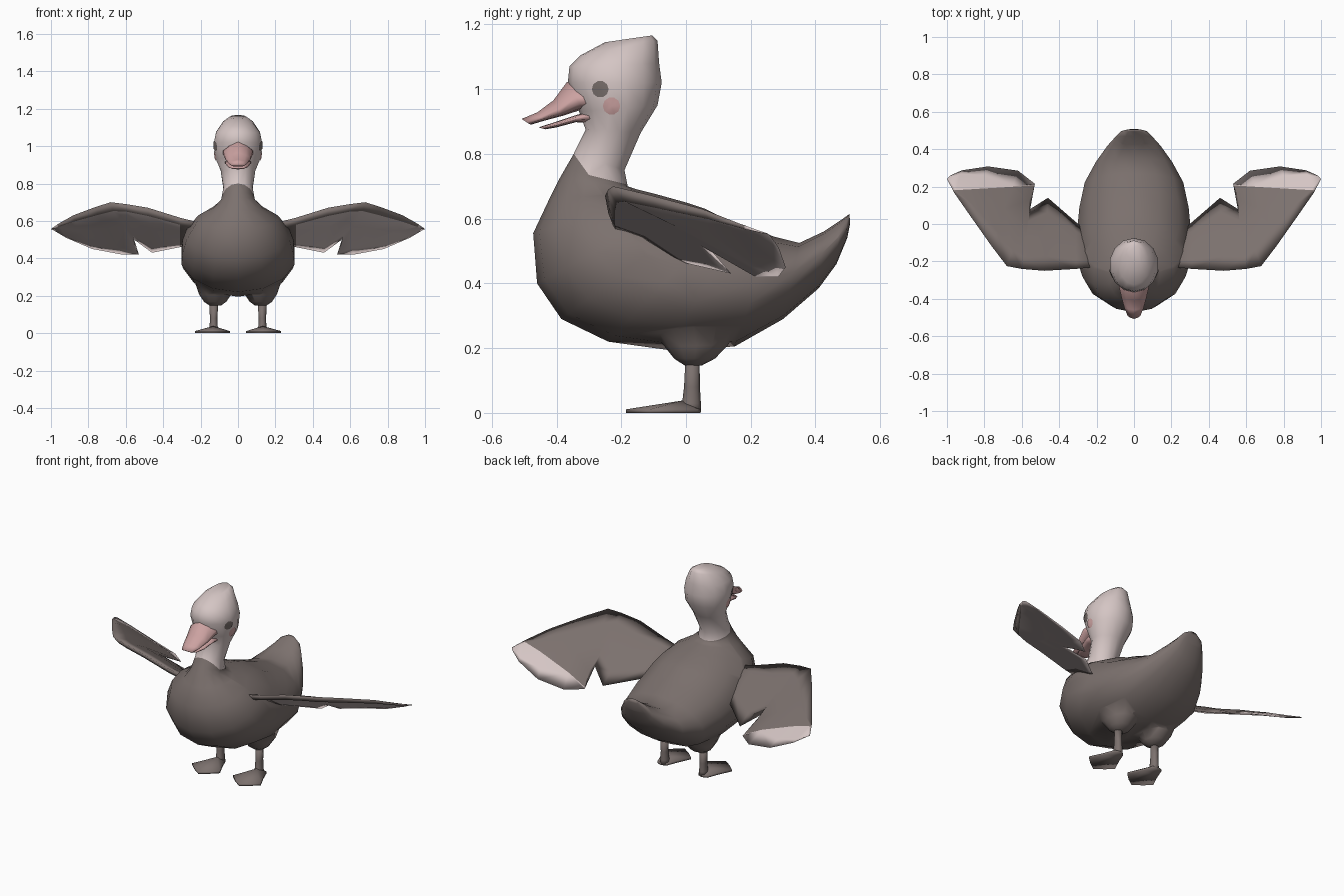
import bpy, bmesh, math
from mathutils import Vector
from mathutils.bvhtree import BVHTree

if "Cube" in bpy.data.objects:
    bpy.data.objects.remove(bpy.data.objects["Cube"], do_unlink=True)


def material(name, r, g, b):
    m = bpy.data.materials.new(name)
    m.use_nodes = True
    m.diffuse_color = (r, g, b, 1)
    bsdf = next(n for n in m.node_tree.nodes if n.type == 'BSDF_PRINCIPLED')
    bsdf.inputs["Base Color"].default_value = (r, g, b, 1)
    bsdf.inputs["Roughness"].default_value = 0.9
    return m


BROWN = material("brown feathers", 0.20, 0.165, 0.155)
PALE = material("pale feathers", 0.66, 0.56, 0.55)
PINK = material("pink beak", 0.60, 0.36, 0.355)


def finish(name, bm, mats, mirror=False):
    bmesh.ops.recalc_face_normals(bm, faces=bm.faces)
    me = bpy.data.meshes.new(name)
    bm.to_mesh(me)
    bm.free()
    for m in mats:
        me.materials.append(m)
    me.shade_smooth()
    ob = bpy.data.objects.new(name, me)
    bpy.context.collection.objects.link(ob)
    if mirror:
        ob.modifiers.new("mirror", 'MIRROR').use_mirror_merge = False
    return ob


def skin(sections):
    """Skin a list of closed point loops and cap both ends."""
    bm = bmesh.new()
    loops = [[bm.verts.new(p) for p in s] for s in sections]
    n = len(loops[0])
    for a, b in zip(loops, loops[1:]):
        for k in range(n):
            bm.faces.new((a[k], a[(k + 1) % n], b[(k + 1) % n], b[k]))
    bm.faces.new(loops[0])
    bm.faces.new(loops[-1])
    return bm


def cut(bm, co, no):
    bmesh.ops.bisect_plane(bm, geom=bm.verts[:] + bm.edges[:] + bm.faces[:],
                           plane_co=co, plane_no=no)


def ovals(rings, sides=14, cx=0, skew=1):
    """Oval loops; each ring is front y, front z, back y, back z, half width."""
    out = []
    for fy, fz, by, bz, w in rings:
        loop = []
        for k in range(sides):
            a = 2 * math.pi * k / sides
            t = ((1 - math.cos(a)) / 2) ** skew
            loop.append((cx + w * math.sin(a), fy + (by - fy) * t, fz + (bz - fz) * t))
        out.append(loop)
    return out


# Head, neck, breast, back and tail in one skin
body_bm = skin(ovals([
    (-.25, 1.145, -.105, 1.166, .045), (-.325, 1.105, -.088, 1.15, .082),
    (-.36, 1.07, -.083, 1.08, .12), (-.365, 1.02, -.075, 1.02, .132),
    (-.33, .93, -.088, .95, .125), (-.31, .875, -.14, .865, .095),
    (-.347, .80, -.19, .75, .08), (-.39, .725, -.18, .70, .092),
    (-.425, .655, -.15, .69, .135), (-.472, .555, -.09, .675, .22),
    (-.46, .40, 0, .65, .283), (-.385, .29, .06, .63, .305),
    (-.24, .22, .12, .60, .31), (-.06, .195, .18, .58, .30),
    (.15, .205, .27, .545, .27), (.30, .29, .35, .525, .21),
    (.41, .385, .425, .56, .145), (.465, .46, .47, .59, .10),
    (.498, .54, .495, .607, .07), (.507, .585, .505, .615, .03)]))
surface = BVHTree.FromBMesh(body_bm)


# Collar: level round the back, rising to a point on the breast
def collar_z(y):
    return max(.735 - 1.4 * (y + .30), .735 - .25 * (y + .30))


cut(body_bm, (0, -.30, .735), (0, 1.4, 1))
cut(body_bm, (0, -.30, .735), (0, .25, 1))
for f in body_bm.faces:
    c = f.calc_center_median()
    f.material_index = int(c.z > collar_z(c.y) and c.y < 0)
body = finish("body", body_bm, [BROWN, PALE])

# Thighs, merged into the body
thighs = finish("thighs", skin(ovals([
    (-.15, .36, .20, .36, .09), (-.12, .27, .165, .27, .108), (-.066, .205, .13, .21, .086),
    (-.037, .168, .09, .168, .06), (-.005, .147, .05, .147, .03)], 12, .122)), [BROWN], True)
union = body.modifiers.new("thighs", 'BOOLEAN')
union.operation = 'UNION'
union.solver = 'EXACT'
union.object = thighs
merged = bpy.data.meshes.new_from_object(body.evaluated_get(bpy.context.evaluated_depsgraph_get()))
body.modifiers.clear()
body.data = merged
bpy.data.objects.remove(thighs, do_unlink=True)


# Eyes and cheeks: thin discs laid on the side of the head
def face_disc(name, y, z, radius, mat):
    bm = bmesh.new()

    def on_head(py, pz):
        hit = surface.ray_cast(Vector((1, py, pz)), Vector((-1, 0, 0)))[0]
        return bm.verts.new((hit.x + .004, py, pz))
    centre = on_head(y, z)
    inner, rim = [[on_head(y + r * math.cos(k * math.pi / 5), z + r * math.sin(k * math.pi / 5))
                   for k in range(10)] for r in (radius / 2, radius)]
    for k in range(10):
        j = (k + 1) % 10
        bm.faces.new((centre, inner[k], inner[j]))
        bm.faces.new((inner[k], rim[k], rim[j], inner[j]))
    finish(name, bm, [mat], mirror=True)


face_disc("eyes", -.265, 1.0, .026, BROWN)
face_disc("cheeks", -.23, .948, .027, PINK)

# Open beak
finish("upper_beak", skin(ovals([
    (-.30, 1.035, -.25, .935, .08), (-.368, 1.022, -.318, .938, .083),
    (-.41, .965, -.38, .918, .07), (-.46, .928, -.44, .902, .054),
    (-.508, .908, -.48, .89, .035)], 10, 0, .55)), [PINK])
finish("lower_beak", skin(ovals([
    (-.28, .935, -.28, .895, .075), (-.34, .92, -.34, .898, .07),
    (-.40, .90, -.40, .882, .056), (-.455, .882, -.435, .876, .032)], 10)), [PINK])

# Wings: leading and trailing points at each station, with a cupped section
stations = [
    ((.20, -.23, .59), (.22, -.06, .48), 1), ((.31, -.24, .617), (.31, .01, .46), 1),
    ((.48, -.25, .67), (.46, .14, .43), 1),
    ((.60, -.24, .69), (.555, .08, .50), 1), ((.68, -.225, .70), (.53, .215, .42), 1),
    ((.76, -.12, .675), (.62, .285, .42), .9), ((.88, .05, .63), (.78, .308, .45), .7),
    ((.96, .165, .585), (.92, .287, .51), .4), ((1.0, .24, .557), (.985, .258, .55), .1)]
section = [(0, 0), (.2, .012), (.5, .018), (.8, .01), (1, 0), (.86, -.004), (.45, 0), (.08, -.025)]
wing = skin([[Vector(a).lerp(Vector(b), t) + Vector((0, 0, h * s)) for t, h in section]
             for a, b, s in stations])
# Pale lining underneath, from the second station outward, and pale tips
for i, f in enumerate(wing.faces):
    f.material_index = int(i >= len(section) and i % len(section) in (4, 5, 6))
cut(wing, (.55, .205, 0), (.06, 1, 0))
for f in wing.faces:
    c = f.calc_center_median()
    if c.y + .06 * (c.x - .55) > .205:
        f.material_index = 1
finish("wings", wing, [BROWN, PALE], mirror=True)

# Shanks and webbed feet
finish("shanks", skin(ovals([
    (-.002, .16, .042, .16, .024), (-.006, .08, .043, .08, .02),
    (-.012, .03, .046, .03, .022), (-.02, .002, .047, .002, .026)], 8, .13)), [BROWN], True)

outline = [(0, .045), (.03, .035), (.055, -.03), (.093, -.11), (.05, -.15), (0, -.185)]
outline += [(-x, y) for x, y in outline[-2:0:-1]]
foot = bmesh.new()
low = [foot.verts.new((.137 + x, y, 0)) for x, y in outline]
high = [foot.verts.new((.137 + x, y, .011)) for x, y in outline]
ankle = foot.verts.new((.132, -.012, .038))
foot.faces.new(low)
for k in range(len(outline)):
    j = (k + 1) % len(outline)
    foot.faces.new((low[k], low[j], high[j], high[k]))
    foot.faces.new((high[k], high[j], ankle))
finish("feet", foot, [BROWN], mirror=True)
